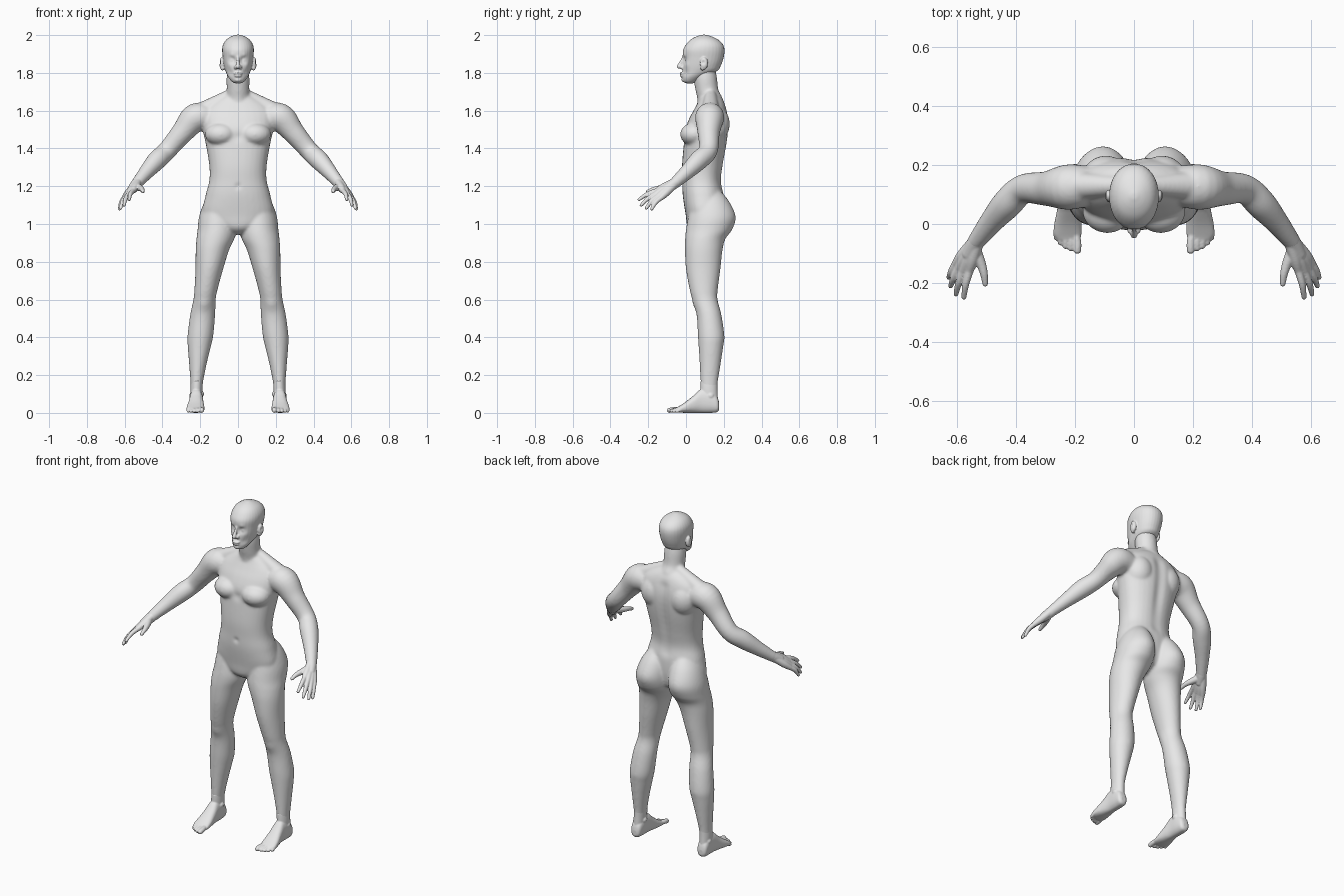
import bpy, bmesh, math
from mathutils import Vector, Matrix

SEG = 32
skin = bpy.data.materials.new("light_grey_skin")
skin.diffuse_color = (0.8, 0.8, 0.8, 1)


def spline(rows, steps=6):
    """Catmull-Rom interpolation of rows of numbers."""
    p = [rows[0]] + list(rows) + [rows[-1]]
    out = []
    for i in range(1, len(p) - 2):
        for k in range(steps):
            t = k / steps
            out.append([0.5 * (2 * b + (c - a) * t + (2 * a - 5 * b + 4 * c - d) * t * t
                               + (3 * b - a - 3 * c + d) * t ** 3)
                        for a, b, c, d in zip(p[i - 1], p[i], p[i + 1], p[i + 2])])
    return out + [list(rows[-1])]


def skin_rings(bm, rings):
    vs = [[bm.verts.new(c) for c in r] for r in rings]
    for a, b in zip(vs, vs[1:]):
        for i in range(SEG):
            j = (i + 1) % SEG
            bm.faces.new((a[i], a[j], b[j], b[i]))
    bm.faces.new(vs[0][::-1])
    bm.faces.new(vs[-1])


def loft(bm, rows, s=1, axis='Z', n=2.0):
    """Rows: position on axis, centre x, half width, low and high of the other axis."""
    rings = []
    for h, cx, rx, lo, hi in spline(rows):
        ring = []
        for i in range(SEG):
            a = math.tau * i / SEG
            c, d = math.cos(a), math.sin(a)
            x = s * (cx + max(rx, .002) * math.copysign(abs(c) ** (2 / n), c))
            w = (lo + hi) / 2 + (hi - lo) / 2 * math.copysign(abs(d) ** (2 / n), d)
            ring.append((x, w, h) if axis == 'Z' else (x, h, w))
        rings.append(ring)
    skin_rings(bm, rings)


def ball(bm, loc, rad, s=1):
    r = rad if isinstance(rad, tuple) else (rad,) * 3
    m = Matrix.Translation((s * loc[0], loc[1], loc[2])) @ Matrix.Diagonal((*r, 1))
    bmesh.ops.create_uvsphere(bm, u_segments=24, v_segments=16, radius=1, matrix=m)


def tube(bm, pts, s=1):
    """Round limb through rows of x, y, z, radius, with rounded ends."""
    path = spline([(s * x, y, z, r) for x, y, z, r in pts])
    rings = []
    for i, p in enumerate(path):
        a, b = path[max(i - 1, 0)], path[min(i + 1, len(path) - 1)]
        t = (Vector(b[:3]) - Vector(a[:3])).normalized()
        u = t.cross(Vector((0.31, 0.2, 0.93))).normalized()
        v = t.cross(u)
        rings.append([Vector(p[:3]) + p[3] * (u * math.cos(math.tau * k / SEG)
                      + v * math.sin(math.tau * k / SEG)) for k in range(SEG)])
    skin_rings(bm, rings)
    for p in (pts[0], pts[-1]):
        ball(bm, p[:3], p[3], s)


def finish(name, bm, voxel, smooth, bumps=()):
    """Fuse the overlapping volumes, soften them, then press in or swell details."""
    bmesh.ops.recalc_face_normals(bm, faces=bm.faces[:])
    me = bpy.data.meshes.new(name)
    bm.to_mesh(me)
    bm.free()
    ob = bpy.data.objects.new(name, me)
    bpy.context.scene.collection.objects.link(ob)
    rm = ob.modifiers.new("fuse", 'REMESH')
    rm.mode, rm.voxel_size = 'VOXEL', voxel
    sm = ob.modifiers.new("soften", 'SMOOTH')
    sm.factor, sm.iterations = 0.5, smooth
    dg = bpy.context.evaluated_depsgraph_get()
    baked = bpy.data.meshes.new_from_object(ob.evaluated_get(dg))
    ob.modifiers.clear()
    ob.data = baked
    baked.materials.clear()
    baked.materials.append(skin)
    centres = [(Vector((s * x, y, z)), r, a) for x, y, z, r, a in bumps
               for s in ((1, -1) if x else (1,))]
    normals = [v.normal.copy() for v in baked.vertices]
    for v, nrm in zip(baked.vertices, normals):
        move = 0
        for c, r, a in centres:
            d = (v.co - c).length_squared / (r * r)
            if d < 9:
                move += a * math.exp(-d)
        v.co += nrm * move
    for f in baked.polygons:
        f.use_smooth = True


# Body: torso, neck, arms and legs
bm = bmesh.new()
loft(bm, [(.945, 0, .02, .05, .12), (.98, 0, .11, .01, .18), (1.05, 0, .185, -.002, .2),
          (1.15, 0, .172, -.017, .2), (1.23, 0, .152, -.02, .187), (1.31, 0, .152, -.021, .197),
          (1.42, 0, .17, -.012, .217), (1.5, 0, .187, -.004, .226), (1.56, 0, .195, .018, .225),
          (1.61, 0, .18, .045, .215), (1.65, 0, .13, .065, .2), (1.68, 0, .07, .075, .18)], n=2.25)
loft(bm, [(1.58, 0, .06, .06, .2), (1.66, 0, .064, .06, .195), (1.71, 0, .06, .05, .172),
          (1.78, 0, .06, .04, .163), (1.84, 0, .05, .05, .15)])
LEG = [(1.19, .085, .04, .07, .17), (1.12, .096, .08, .03, .228), (1.04, .106, .1, .012, .259),
       (.97, .11, .104, 0, .243), (.92, .12, .1, -.005, .208), (.86, .136, .088, -.006, .193),
       (.76, .152, .073, 0, .182), (.65, .17, .061, .02, .168), (.6, .177, .059, .034, .167),
       (.52, .187, .066, .056, .187), (.41, .199, .068, .063, .203), (.35, .205, .061, .067, .197),
       (.25, .213, .045, .073, .182), (.15, .219, .032, .078, .167), (.08, .22, .03, .085, .165)]
ARM = [(.14, .13, 1.555, .065), (.222, .125, 1.563, .077), (.295, .12, 1.484, .059),
       (.375, .118, 1.39, .05), (.43, .068, 1.337, .051), (.485, .005, 1.275, .04),
       (.535, -.06, 1.216, .03)]
for s in (1, -1):
    loft(bm, LEG, s)
    tube(bm, ARM, s)
    tube(bm, [(.04, .13, 1.685, .03), (.2, .13, 1.59, .05)], s)      # trapezius
    ball(bm, (.09, .045, 1.475), (.085, .076, .062), s)             # chest muscle
    ball(bm, (.095, .145, 1.53), (.085, .087, .1), s)               # shoulder blade
groove = [(0, .215, 1.2 + .04 * i, .03, -.008) for i in range(11)]
finish("body", bm, .0075, 7, groove + [
    (0, -.02, 1.2, .015, -.006), (0, -.01, 1.46, .025, -.006),      # navel, breastbone
    (.177, .03, .57, .03, .005), (.1, .26, 1.03, .05, .004)])       # kneecap, buttock

# Head with face and ears
bm = bmesh.new()
loft(bm, [(1.745, 0, .018, .0, .04), (1.755, 0, .034, -.016, .06), (1.78, 0, .053, -.02, .1),
          (1.81, 0, .066, -.02, .165), (1.84, 0, .074, -.018, .185), (1.88, 0, .08, -.017, .199),
          (1.92, 0, .084, -.016, .204), (1.95, 0, .079, .0, .196), (1.975, 0, .063, .023, .172),
          (1.992, 0, .038, .053, .138), (2.002, 0, .01, .085, .105)], n=2.1)
tube(bm, [(0, -.01, 1.89, .008), (0, -.025, 1.858, .009), (0, -.037, 1.834, .012)])
ball(bm, (0, -.02, 1.797), (.024, .014, .007))                      # upper lip
ball(bm, (0, -.018, 1.784), (.02, .014, .007))                      # lower lip
ball(bm, (0, -.008, 1.764), (.02, .016, .014))                      # chin
for s in (1, -1):
    ball(bm, (.012, -.022, 1.83), .011, s)                          # nostril
    ball(bm, (.085, .095, 1.85), (.014, .021, .033), s)             # ear
    ball(bm, (.082, .088, 1.828), (.012, .012, .016), s)            # ear lobe
finish("head", bm, .004, 3, [
    (.031, -.012, 1.868, .018, -.013), (.031, -.002, 1.867, .011, .009),   # socket, eyelid
    (.033, -.01, 1.893, .014, .003), (.05, .0, 1.845, .018, .003),         # brow, cheek
    (.1, .09, 1.856, .011, -.007), (.045, -.005, 1.8, .02, -.004)])        # ear hollow

# Hands: knuckle and fingertip of each finger, index to little
FINGERS = [((.556, -.155, 1.176), (.576, -.248, 1.13)), ((.577, -.157, 1.161), (.603, -.237, 1.1)),
           ((.592, -.147, 1.148), (.621, -.21, 1.084)), ((.602, -.132, 1.139), (.627, -.181, 1.08))]
for side, s in (("left", 1), ("right", -1)):
    bm = bmesh.new()
    tube(bm, [(.513, -.032, 1.243, .03), (.537, -.064, 1.213, .029), (.557, -.1, 1.188, .026)], s)
    for i, (k, tip) in enumerate(FINGERS):
        k, tip = Vector(k), Vector(tip)
        start = Vector((.53 + .006 * i, -.066, 1.222 - .006 * i))
        mid = k.lerp(tip, .5) + Vector((.004, -.004, .005))
        tube(bm, [(*start, .02), (*start.lerp(k, .6), .02), (*k, .0145)], s)
        tube(bm, [(*k, .0135), (*mid, .0115), (*tip, .0085)], s)
    tube(bm, [(.54, -.085, 1.2, .022), (.518, -.135, 1.19, .0165), (.508, -.17, 1.183, .013),
              (.504, -.203, 1.172, .0095)], s)                      # thumb
    finish(side + "_hand", bm, .0036, 3)

# Feet: ankle, wedge and toes
FOOT = [(.176, .222, .014, .018, .05), (.165, .222, .029, .004, .085), (.13, .221, .034, 0, .12),
        (.08, .221, .035, 0, .125), (.04, .222, .04, 0, .092), (0, .224, .046, 0, .06),
        (-.035, .225, .047, .002, .037), (-.055, .221, .038, .005, .026)]
TOES = [(.192, -.088, .0135), (.214, -.082, .0105), (.232, -.075, .01),
        (.249, -.063, .0095), (.263, -.047, .009)]
for side, s in (("left", 1), ("right", -1)):
    bm = bmesh.new()
    loft(bm, FOOT, s, 'Y', 2.4)
    loft(bm, [(.17, .218, .031, .077, .167), (.12, .22, .032, .076, .167),
              (.05, .222, .03, .08, .17)], s)
    for x, y, r in TOES:
        tube(bm, [(x * .8 + .045, y + .06, .02, r), (x, y + .025, .018, r), (x, y, r, r)], s)
    ball(bm, (.192, .12, .1), (.012, .018, .016), s)                # inner ankle bone
    ball(bm, (.246, .13, .09), (.012, .018, .016), s)               # outer ankle bone
    finish(side + "_foot", bm, .004, 3)
